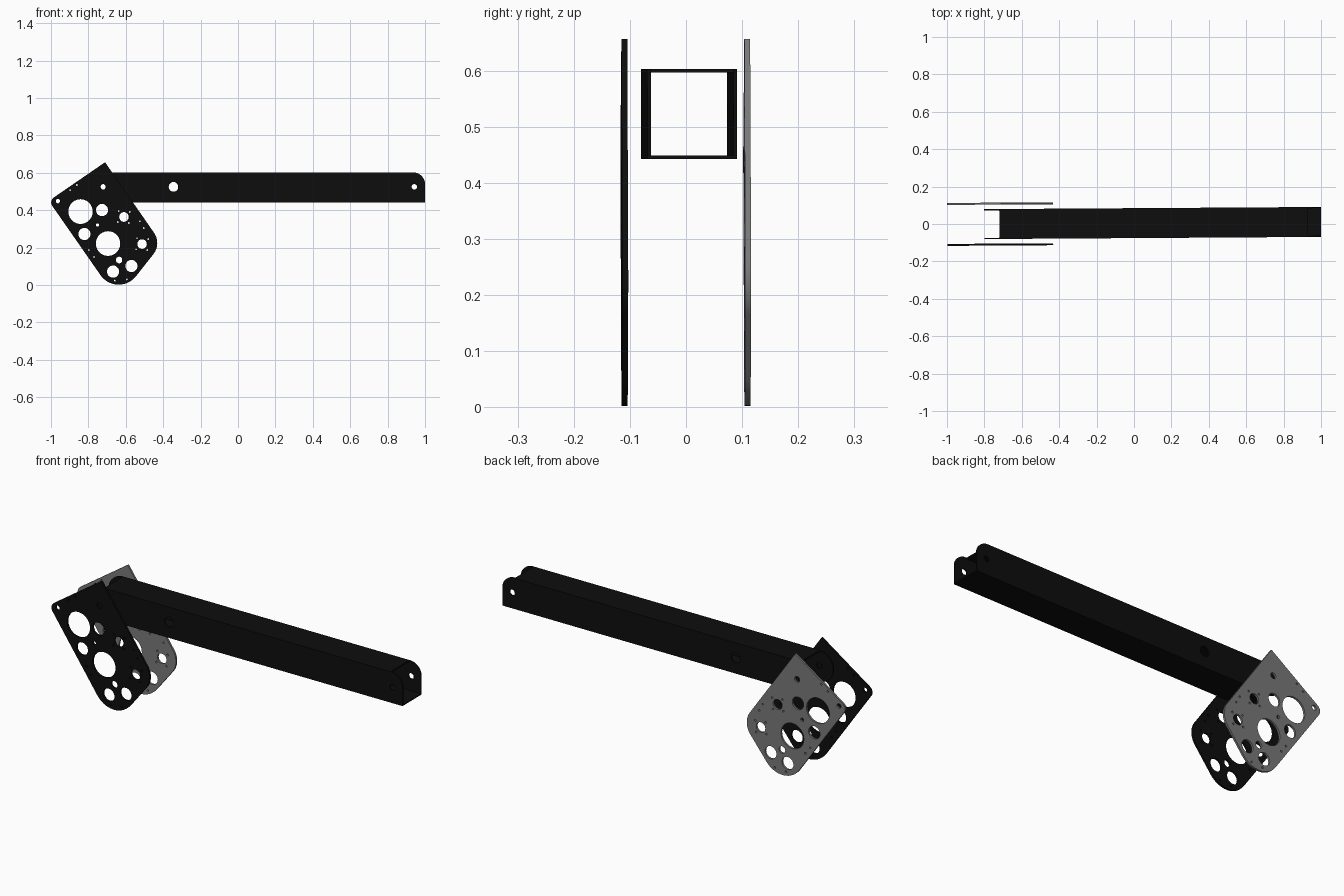
import bpy, bmesh, math
from mathutils import Matrix, Vector

cube = bpy.data.objects.get("Cube")
if cube:
    bpy.data.objects.remove(cube, do_unlink=True)


def material(name, rgb):
    m = bpy.data.materials.new(name)
    m.use_nodes = True
    m.diffuse_color = (*rgb, 1)
    bsdf = m.node_tree.nodes["Principled BSDF"]
    bsdf.inputs["Base Color"].default_value = (*rgb, 1)
    bsdf.inputs["Roughness"].default_value = 0.6
    return m


BLACK = material("black_metal", (0.004, 0.004, 0.004))
GREY = material("grey_metal", (0.19, 0.19, 0.19))

# The whole assembly is turned very slightly about the arm's pivot
PIVOT_X = -0.72
TURN = (Matrix.Translation((PIVOT_X, 0, 0)) @ Matrix.Rotation(0.0064, 4, 'Z')
        @ Matrix.Translation((-PIVOT_X, 0, 0)))


def circle(x, z, r):
    n = 40 if r > 0.05 else 28 if r > 0.01 else 10
    return [(x + r * math.cos(2 * math.pi * i / n),
             z + r * math.sin(2 * math.pi * i / n)) for i in range(n)]


def rounded(corners, steps=14):
    """Polygon of (x, z, radius) corners with filleted corners."""
    pts = []
    for i, (x, z, r) in enumerate(corners):
        p = Vector((x, z))
        if r == 0:
            pts.append((x, z))
            continue
        a = (Vector(corners[i - 1][:2]) - p).normalized()
        b = (Vector(corners[(i + 1) % len(corners)][:2]) - p).normalized()
        half = a.angle(b) / 2
        centre = p + (a + b).normalized() * r / math.sin(half)
        start = p + a * r / math.tan(half) - centre
        end = p + b * r / math.tan(half) - centre
        sweep = start.angle_signed(end)
        for k in range(steps + 1):
            t = -sweep * k / steps
            pts.append((centre.x + start.x * math.cos(t) - start.y * math.sin(t),
                        centre.y + start.x * math.sin(t) + start.y * math.cos(t)))
    return pts


def finish(name, mesh, mat):
    mesh.materials.clear()
    mesh.materials.append(mat)
    obj = bpy.data.objects.new(name, mesh)
    bpy.context.collection.objects.link(obj)
    return obj


def sheet(name, outline, holes, y, thickness, mat):
    """Upright sheet in the xz plane with round holes cut through."""
    curve = bpy.data.curves.new(name + "_profile", 'CURVE')
    curve.dimensions = '2D'
    curve.fill_mode = 'BOTH'
    curve.extrude = thickness / 2
    for loop in [outline] + [circle(*h) for h in holes]:
        s = curve.splines.new('POLY')
        s.points.add(len(loop) - 1)
        for pt, (u, v) in zip(s.points, loop):
            pt.co = (u, v, 0, 1)
        s.use_cyclic_u = True
    temp = bpy.data.objects.new(name + "_profile", curve)
    bpy.context.collection.objects.link(temp)
    dg = bpy.context.evaluated_depsgraph_get()
    mesh = bpy.data.meshes.new_from_object(temp.evaluated_get(dg))
    bpy.data.objects.remove(temp, do_unlink=True)
    mesh.transform(TURN @ Matrix.Translation((0, y, 0)) @ Matrix.Rotation(math.pi / 2, 4, 'X'))
    bm = bmesh.new()
    bm.from_mesh(mesh)
    bmesh.ops.remove_doubles(bm, verts=bm.verts, dist=1e-5)
    bmesh.ops.recalc_face_normals(bm, faces=bm.faces)
    bm.to_mesh(mesh)
    bm.free()
    return finish(name, mesh, mat)


def box(name, x0, x1, y0, y1, z0, z1, mat):
    bm = bmesh.new()
    bmesh.ops.create_cube(bm, size=1)
    bmesh.ops.scale(bm, vec=(x1 - x0, y1 - y0, z1 - z0), verts=bm.verts)
    bmesh.ops.translate(bm, vec=((x0 + x1) / 2, (y0 + y1) / 2, (z0 + z1) / 2), verts=bm.verts)
    bm.transform(TURN)
    mesh = bpy.data.meshes.new(name)
    bm.to_mesh(mesh)
    bm.free()
    return finish(name, mesh, mat)


# Pivot plates: slanted outline, large lightening holes, bolt holes
plate_outline = rounded([(-0.711, 0.656, 0), (-1.011, 0.45, 0.032),
                         (-0.644, -0.077, 0.117), (-0.409, 0.221, 0.096)])
plate_holes = [
    (-0.842, 0.393, 0.066), (-0.695, 0.222, 0.066),
    (-0.727, 0.401, 0.033), (-0.821, 0.273, 0.033),
    (-0.668, 0.072, 0.033), (-0.570, 0.102, 0.033),
    (-0.610, 0.364, 0.026), (-0.513, 0.219, 0.026),
    (-0.722, 0.525, 0.015), (-0.963, 0.449, 0.012),
    (-0.636, 0.134, 0.018), (-0.751, 0.321, 0.009)]
bolts = [(-0.898, 0.508), (-0.861, 0.535), (-0.797, 0.187), (-0.77, 0.15),
         (-0.503, 0.305), (-0.524, 0.342), (-0.594, 0.03), (-0.658, 0.024)]
for cx, cz in ((-0.610, 0.364), (-0.513, 0.219)):
    for k in range(4):
        a = math.radians(40 + 90 * k)
        bolts.append((cx + 0.042 * math.cos(a), cz + 0.042 * math.sin(a)))
plate_holes += [(x, z, 0.005) for x, z in bolts]

sheet("front_pivot_plate", plate_outline, plate_holes, -0.110, 0.0105, BLACK)
sheet("back_pivot_plate", plate_outline, plate_holes, 0.109, 0.0105, GREY)

# Square arm tube: side walls with rounded ears, top and bottom walls cut back
Z0, Z1, HALF, WALL = 0.442, 0.603, 0.080, 0.0065
R = (Z1 - Z0) / 2
wall_outline = rounded([(PIVOT_X - R, Z1, R * 0.999), (PIVOT_X - R, Z0, R * 0.999),
                        (1.0, Z0, 0), (1.0, Z1, 0.066)])
wall_holes = [(PIVOT_X, 0.525, 0.015), (-0.345, 0.525, 0.026), (0.943, 0.525, 0.015)]
for name, side in (("front", -1), ("back", 1)):
    sheet(f"arm_{name}_wall", wall_outline, wall_holes, side * (HALF - WALL / 2), WALL, BLACK)
inner = HALF - WALL
box("arm_top_wall", PIVOT_X, 0.93, -inner, inner, Z1 - WALL, Z1, BLACK)
box("arm_bottom_wall", PIVOT_X, 1.0, -inner, inner, Z0, Z0 + WALL, BLACK)

# Smooth the curved rims, keep the sheet edges sharp
for obj in bpy.context.collection.objects:
    if obj.type == 'MESH' and ("plate" in obj.name or "wall" in obj.name):
        bpy.ops.object.select_all(action='DESELECT')
        obj.select_set(True)
        bpy.context.view_layer.objects.active = obj
        bpy.ops.object.shade_smooth_by_angle(angle=math.radians(40))
